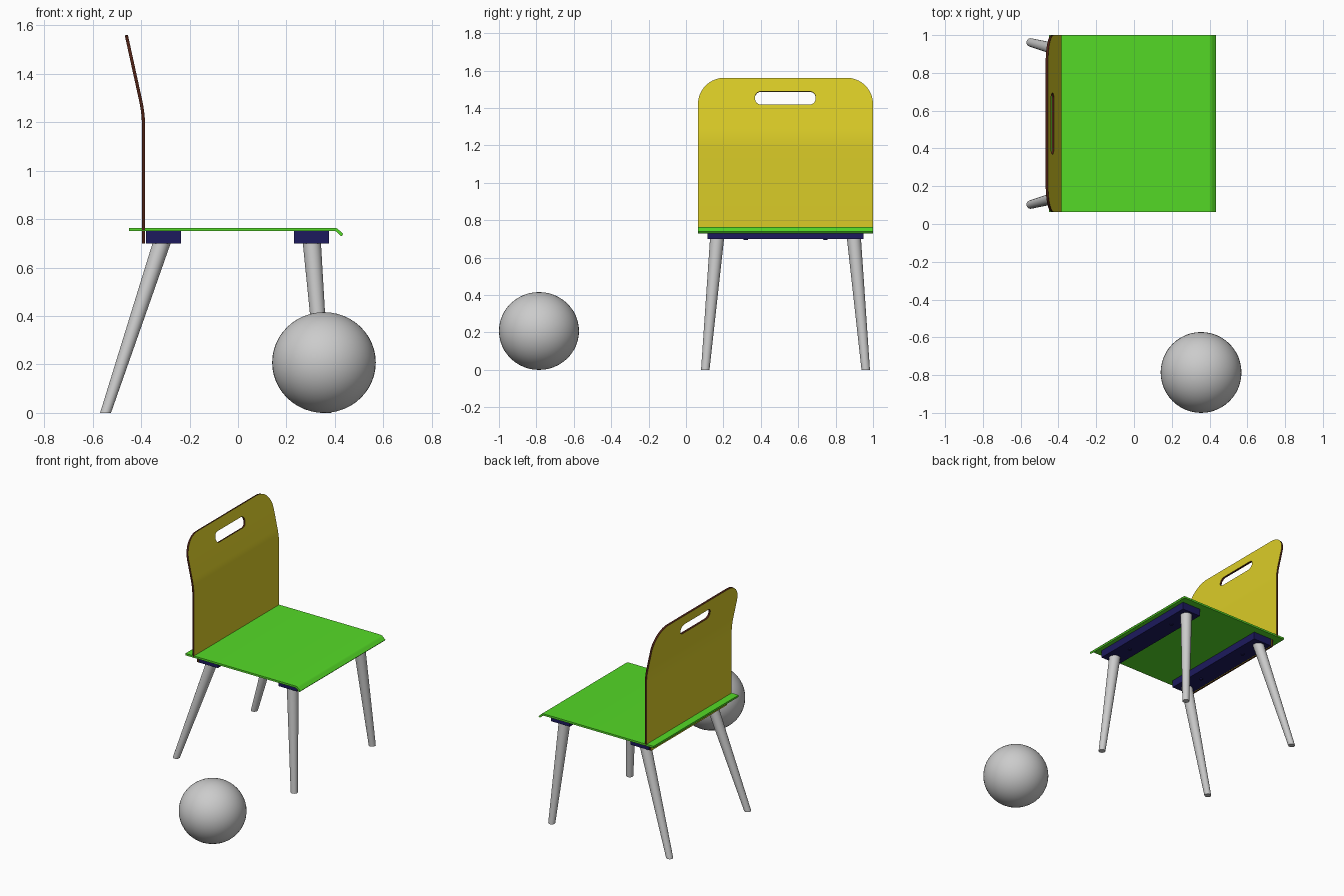
import bpy, bmesh, math
from mathutils import Vector

if "Cube" in bpy.data.objects:
    bpy.data.objects.remove(bpy.data.objects["Cube"])

CY, HALF = 0.532, 0.468      # chair centre in y, half width of the shells
THICK = 0.013


def material(name, r, g, b):
    m = bpy.data.materials.new(name)
    m.diffuse_color = (r, g, b, 1)
    m.use_nodes = True
    m.node_tree.nodes["Principled BSDF"].inputs["Base Color"].default_value = m.diffuse_color
    return m


yellow = material("yellow_face", 0.70, 0.60, 0.02)
brown = material("brown_edge", 0.07, 0.014, 0.007)
green = material("green_shell", 0.09, 0.70, 0.02)
blue = material("dark_blue", 0.012, 0.01, 0.11)


def finish(bm, name, mats=(), smooth=True, thickness=0):
    bmesh.ops.recalc_face_normals(bm, faces=bm.faces[:])
    mesh = bpy.data.meshes.new(name)
    bm.to_mesh(mesh)
    bm.free()
    ob = bpy.data.objects.new(name, mesh)
    bpy.context.collection.objects.link(ob)
    for m in mats:
        mesh.materials.append(m)
    bpy.ops.object.select_all(action='DESELECT')
    bpy.context.view_layer.objects.active = ob
    ob.select_set(True)
    if thickness:
        s = ob.modifiers.new("Solidify", 'SOLIDIFY')
        s.thickness, s.offset = thickness, 0
        s.use_even_offset = True
        s.material_offset_rim = len(mats) - 1
        bpy.ops.object.modifier_apply(modifier=s.name)
    if smooth:
        bpy.ops.object.shade_smooth_by_angle(angle=math.radians(35))
    return ob


def arc(cy, cz, r, start, n=10):
    # quarter circle in the y-z plane
    return [(cy + r * math.cos(math.radians(start + 90 * i / n)),
             cz + r * math.sin(math.radians(start + 90 * i / n))) for i in range(n + 1)]


def add_loop(bm, pts):
    vs = [bm.verts.new((0, y, z)) for y, z in pts]
    return [bm.edges.new((vs[i - 1], vs[i])) for i in range(len(vs))]


# Backrest: rounded outline with handle slot, bent backwards near the top
def lean(z, z0=1.18, z1=1.29, slope=0.219):
    if z <= z0:
        return 0
    if z < z1:
        return slope * (z - z0) ** 2 / (2 * (z1 - z0))
    return slope * ((z1 - z0) / 2 + z - z1)


TOP, R, TAB = 1.56, 0.14, 0.417
outline = [(CY - HALF, 0.755), (CY - TAB, 0.755), (CY - TAB, 0.70),
           (CY + TAB, 0.70), (CY + TAB, 0.755), (CY + HALF, 0.755)]
outline += arc(CY + HALF - R, TOP - R, R, 0) + arc(CY - HALF + R, TOP - R, R, 90)
r, y0, y1, z0, z1 = 0.032, 0.369, 0.693, 1.417, 1.488
slot = (arc(y1 - r, z1 - r, r, 0, 6) + arc(y0 + r, z1 - r, r, 90, 6)
        + arc(y0 + r, z0 + r, r, 180, 6) + arc(y1 - r, z0 + r, r, 270, 6))
bm = bmesh.new()
edges = add_loop(bm, outline) + add_loop(bm, slot)
bmesh.ops.triangle_fill(bm, use_beauty=True, edges=edges, normal=(1, 0, 0))
for i in range(9):
    bmesh.ops.bisect_plane(bm, geom=bm.verts[:] + bm.edges[:] + bm.faces[:],
                           plane_co=(0, 0, 1.18 + 0.11 * i / 8), plane_no=(0, 0, 1))
for v in bm.verts:
    v.co.x = -0.39 - lean(v.co.z)
finish(bm, "backrest", (yellow, brown), thickness=THICK)

# Seat: thin shell with the front edge curled down
profile = [(-0.45, 0.758), (0.396, 0.758), (0.403, 0.757), (0.409, 0.754),
           (0.414, 0.749), (0.431, 0.734)]
bm = bmesh.new()
rows = [[bm.verts.new((x, CY + s * HALF, z)) for s in (-1, 1)] for x, z in profile]
for a, b in zip(rows, rows[1:]):
    bm.faces.new((a[0], b[0], b[1], a[1]))
finish(bm, "seat", (green,), thickness=THICK)


# Rails under the seat
def rail(name, xa, xb):
    bm = bmesh.new()
    bmesh.ops.create_cube(bm, size=1)
    for v in bm.verts:
        v.co = Vector(((xa + xb) / 2 + v.co.x * (xb - xa),
                       CY + v.co.y * 2 * TAB, 0.726 + v.co.z * 0.052))
    finish(bm, name, (blue,), smooth=False)


# Tapered round stick between two points, with horizontal ends
def stick(name, bottom, top, rb, rt, mats=(), n=32):
    bm = bmesh.new()
    rings = [[bm.verts.new((c[0] + rad * math.cos(math.tau * i / n),
                            c[1] + rad * math.sin(math.tau * i / n), c[2]))
              for i in range(n)] for c, rad in ((bottom, rb), (top, rt))]
    for i in range(n):
        bm.faces.new((rings[0][i - 1], rings[0][i], rings[1][i], rings[1][i - 1]))
    for ring in rings:
        bm.faces.new(ring)
    finish(bm, name, mats)


rail("rear_rail", -0.380, -0.236)
rail("front_rail", 0.231, 0.375)

# Legs and screws, mirrored left and right
for end, xtop, xbot, xrail in (("rear", -0.315, -0.547, -0.308),
                               ("front", 0.305, 0.361, 0.303)):
    for side, s in (("left", 1), ("right", -1)):
        stick(f"{end}_{side}_leg", (xbot, CY + s * 0.429, 0),
              (xtop, CY + s * 0.366, 0.702), 0.0225, 0.0375)
        stick(f"{end}_{side}_screw", (xrail, CY + s * 0.213, 0.695),
              (xrail, CY + s * 0.213, 0.71), 0.011, 0.014, (blue,), 16)

# Ball standing in front of the chair
bm = bmesh.new()
bmesh.ops.create_uvsphere(bm, u_segments=48, v_segments=24, radius=1)
for v in bm.verts:
    v.co = Vector((0.355 + 0.214 * v.co.x, -0.786 + 0.214 * v.co.y, 0.208 + 0.208 * v.co.z))
finish(bm, "ball")
